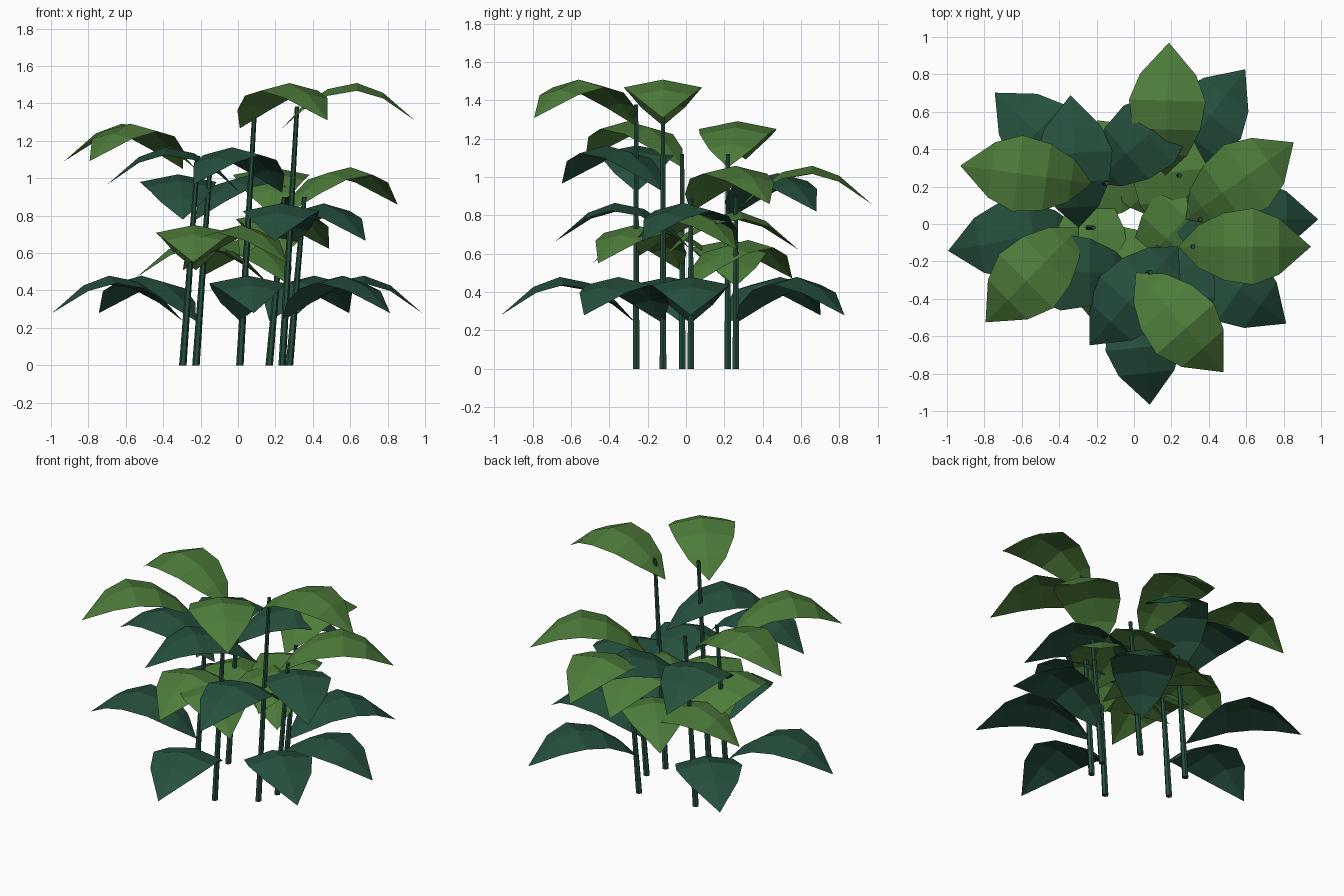
import bpy, math
from mathutils import Vector, Matrix

if "Cube" in bpy.data.objects:
    bpy.data.objects.remove(bpy.data.objects["Cube"])


def material(name, rgb):
    m = bpy.data.materials.new(name)
    m.diffuse_color = (*rgb, 1)
    m.use_nodes = True
    m.node_tree.nodes["Principled BSDF"].inputs["Base Color"].default_value = m.diffuse_color
    return m


light = material("leaf green", (0.075, 0.20, 0.042))
dark = material("deep green", (0.019, 0.080, 0.047))


def add_object(name, verts, faces, mat):
    me = bpy.data.meshes.new(name)
    me.from_pydata(verts, [], faces)
    me.materials.append(mat)
    ob = bpy.data.objects.new(name, me)
    bpy.context.collection.objects.link(ob)
    return ob


# Leaf profile: distance from stem, rib height, half width
PROFILE = [(0.11, 0.12, 0.115), (0.245, 0.21, 0.18),
           (0.40, 0.242, 0.205), (0.54, 0.19, 0.15)]


def leaf(name, base, degrees, mat):
    # Arched blade, slightly folded along its rib, pointed at both ends
    verts = [(0, 0, 0)]
    for r, z, w in PROFILE:
        fold = 0.2 * w
        verts += [(r, w, z - fold), (r, 0, z), (r, -w, z - fold)]
    tip = len(verts)
    verts.append((0.71, 0, 0.042))
    faces = [(0, 2, 1), (0, 3, 2)]
    for i in range(len(PROFILE) - 1):
        a = 1 + 3 * i
        faces += [(a, a + 1, a + 4, a + 3), (a + 1, a + 2, a + 5, a + 4)]
    a = tip - 3
    faces += [(a, a + 1, tip), (a + 1, a + 2, tip)]
    ob = add_object(name, verts, faces, mat)
    ob.data.transform(Matrix.Translation(base) @
                      Matrix.Rotation(math.radians(degrees), 4, 'Z'))


def stem(name, x, y, height, sides=6):
    # Tapered cane leaning a little to the right
    verts = []
    for cx, z, rad in ((x, 0, 0.02), (x + 0.08, height, 0.012)):
        for k in range(sides):
            t = 2 * math.pi * k / sides
            verts.append((cx + rad * math.cos(t), y + rad * math.sin(t), z))
    faces = [(k, (k + 1) % sides, (k + 1) % sides + sides, k + sides)
             for k in range(sides)]
    faces += [tuple(reversed(range(sides))), tuple(range(sides, 2 * sides))]
    add_object(name, verts, faces, dark)


# Stems: x, y, stem height, top leaf height, direction of lowest leaf
STEMS = [(0.01, -0.26, 1.38, 1.267, -84), (0.236, -0.12, 1.385, 1.267, -35.5),
         (0.275, 0.025, 0.90, 0.817, 0), (0.167, 0.26, 0.90, 0.817, 53),
         (-0.225, 0.218, 1.12, 1.05, 137), (-0.295, -0.02, 1.12, 1.05, 190)]

for s, (x, y, height, top, angle) in enumerate(STEMS):
    stem(f"stem_{s}", x, y, height)
    # Four leaves spiral up each stem, alternating deep and light green
    for i in range(4):
        z = 0.237 + (top - 0.237) * i / 3
        leaf(f"leaf_{s}_{i}", Vector((x, y, z)), angle + 131.8 * i,
             light if i % 2 else dark)
